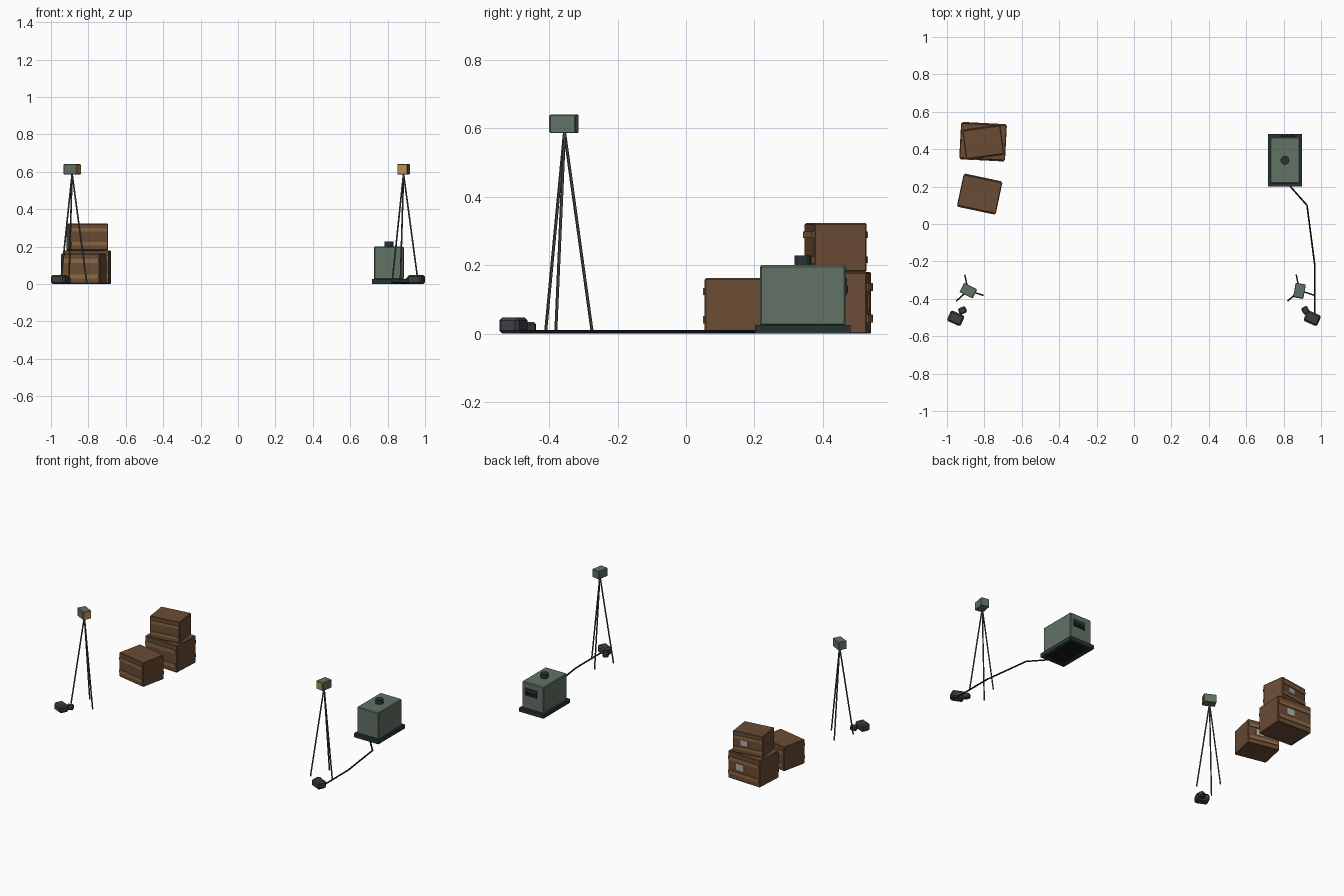
import bpy, bmesh, math
from mathutils import Vector, Matrix

if "Cube" in bpy.data.objects:
    bpy.data.objects.remove(bpy.data.objects["Cube"])


def mat(name, hexcol):
    m = bpy.data.materials.new(name)
    c = [int(hexcol[i:i + 2], 16) / 255 for i in (0, 2, 4)]
    m.diffuse_color = [((v + 0.055) / 1.055) ** 2.4 if v > 0.04 else v / 12.92 for v in c] + [1]
    m.use_nodes = True
    m.node_tree.nodes["Principled BSDF"].inputs["Base Color"].default_value = m.diffuse_color
    return m


WOOD = mat("crate brown", "6b4c35")
SLAT = mat("slat tan", "8a6844")
LABEL = mat("label grey", "b4b0a2")
GREEN = mat("machine green", "627266")
BASE = mat("dark base green", "283434")
BLACK = mat("black rubber", "17191b")
METAL = mat("tripod grey", "505254")
BAG = mat("bag charcoal", "3e3f41")
AMBER = mat("lens amber", "c08c4c")


def finish(name, bm, material, m):
    bm.normal_update()
    me = bpy.data.meshes.new(name)
    bm.to_mesh(me)
    bm.free()
    me.materials.append(material)
    ob = bpy.data.objects.new(name, me)
    bpy.context.collection.objects.link(ob)
    ob.matrix_world = m
    return ob


def frame(x, y, z, deg):
    return Matrix.Translation((x, y, z)) @ Matrix.Rotation(math.radians(deg), 4, 'Z')


def box(name, size, centre, material, m=Matrix(), bevel=0.0, segs=1):
    bm = bmesh.new()
    bmesh.ops.create_cube(bm, size=1)
    bmesh.ops.scale(bm, vec=size, verts=bm.verts)
    if bevel:
        bmesh.ops.bevel(bm, geom=bm.edges[:], offset=bevel, segments=segs, affect='EDGES', profile=0.5)
    bmesh.ops.translate(bm, vec=centre, verts=bm.verts)
    return finish(name, bm, material, m)


def rod(name, a, b, r1, r2, material, sides=8):
    a, b = Vector(a), Vector(b)
    bm = bmesh.new()
    bmesh.ops.create_cone(bm, cap_ends=True, segments=sides, radius1=r1, radius2=r2, depth=(b - a).length)
    q = (b - a).to_track_quat('Z', 'Y').to_matrix().to_4x4()
    return finish(name, bm, material, Matrix.Translation((a + b) / 2) @ q)


# Crates: beveled body, two slats front and back, label on the back
def crate(name, x, y, z, w, d, h, deg):
    m = frame(x, y, z, deg)
    box(name, (w, d, h), (0, 0, h / 2), WOOD, m, 0.004)
    for side, s in (("front", -1), ("back", 1)):
        for level, k in (("lower", 0.25), ("upper", 0.76)):
            box(f"{name}_{side}_{level}_slat", (w * 0.95, 0.008, h * 0.13), (0, s * (d / 2 + 0.001), h * k), SLAT, m)
    box(f"{name}_label", (w * 0.24, 0.004, h * 0.24), (w * 0.12, d / 2 + 0.001, h * 0.52), LABEL, m)


crate("large_crate", -0.807, 0.44, 0, 0.245, 0.19, 0.18, -3)
crate("stacked_crate", -0.806, 0.437, 0.18, 0.205, 0.155, 0.143, 8)
crate("small_crate", -0.825, 0.16, 0, 0.212, 0.172, 0.162, -12)

# Generator: open skid frame, cabinet, filler cap
g = frame(0.807, 0.341, 0, 0)
for s, side in ((-1, "left"), (1, "right")):
    box(f"generator_{side}_skid", (0.022, 0.28, 0.026), (s * 0.079, 0, 0.013), BASE, g)
for s, side in ((-1, "front"), (1, "back")):
    box(f"generator_{side}_skid", (0.14, 0.022, 0.026), (0, s * 0.129, 0.013), BASE, g)
box("generator_floor", (0.14, 0.24, 0.018), (0, 0, 0.016), BLACK, g)
box("generator_body", (0.16, 0.25, 0.176), (0, 0, 0.112), GREEN, g, 0.005)
rod("filler_cap", (0.807, 0.341, 0.198), (0.807, 0.341, 0.228), 0.024, 0.024, BASE, 12)

# Control panel on the back, with sockets
box("control_panel", (0.088, 0.006, 0.05), (0.012, 0.126, 0.138), BASE, g)
for i in range(3):
    box(f"socket_{i + 1}", (0.017, 0.008, 0.02), (-0.016 + i * 0.027, 0.129, 0.13), BLACK, g)

# Power cable along the ground
path = [(0.823, 0.215, 0.006), (0.925, 0.1, 0.006), (0.966, -0.216, 0.006), (0.967, -0.5, 0.006)]
for i in range(3):
    rod(f"cable_{i + 1}", path[i], path[i + 1], 0.005, 0.005, BLACK, 6)


# Lamps on tripods
def lamp(name, x, y, deg):
    for i in range(3):
        a = math.radians(102 + 120 * i)
        foot = (x + 0.083 * math.cos(a), y + 0.083 * math.sin(a), 0.002)
        rod(f"{name}_leg_{i + 1}", foot, (x, y, 0.59), 0.0045, 0.0045, METAL, 6)
    m = frame(x, y - 0.001, 0, deg)
    box(f"{name}_head", (0.055, 0.076, 0.054), (0, 0, 0.613), GREEN, m, 0.002)
    box(f"{name}_lens", (0.05, 0.006, 0.048), (0, -0.038, 0.613), AMBER, m)


lamp("left_lamp", -0.887, -0.355, 63)
lamp("right_lamp", 0.885, -0.355, -10)

# Sandbags by the tripod feet
for side, s, turn in (("left", -1, 25), ("right", 1, -60)):
    box(f"{side}_large_bag", (0.08, 0.062, 0.048), (0, 0, 0.024), BAG, frame(s * 0.953, -0.504, 0, -24), 0.009)
    box(f"{side}_small_bag", (0.042, 0.036, 0.032), (0, 0, 0.018), BAG, frame(s * 0.917, -0.462, 0, turn), 0.007)
